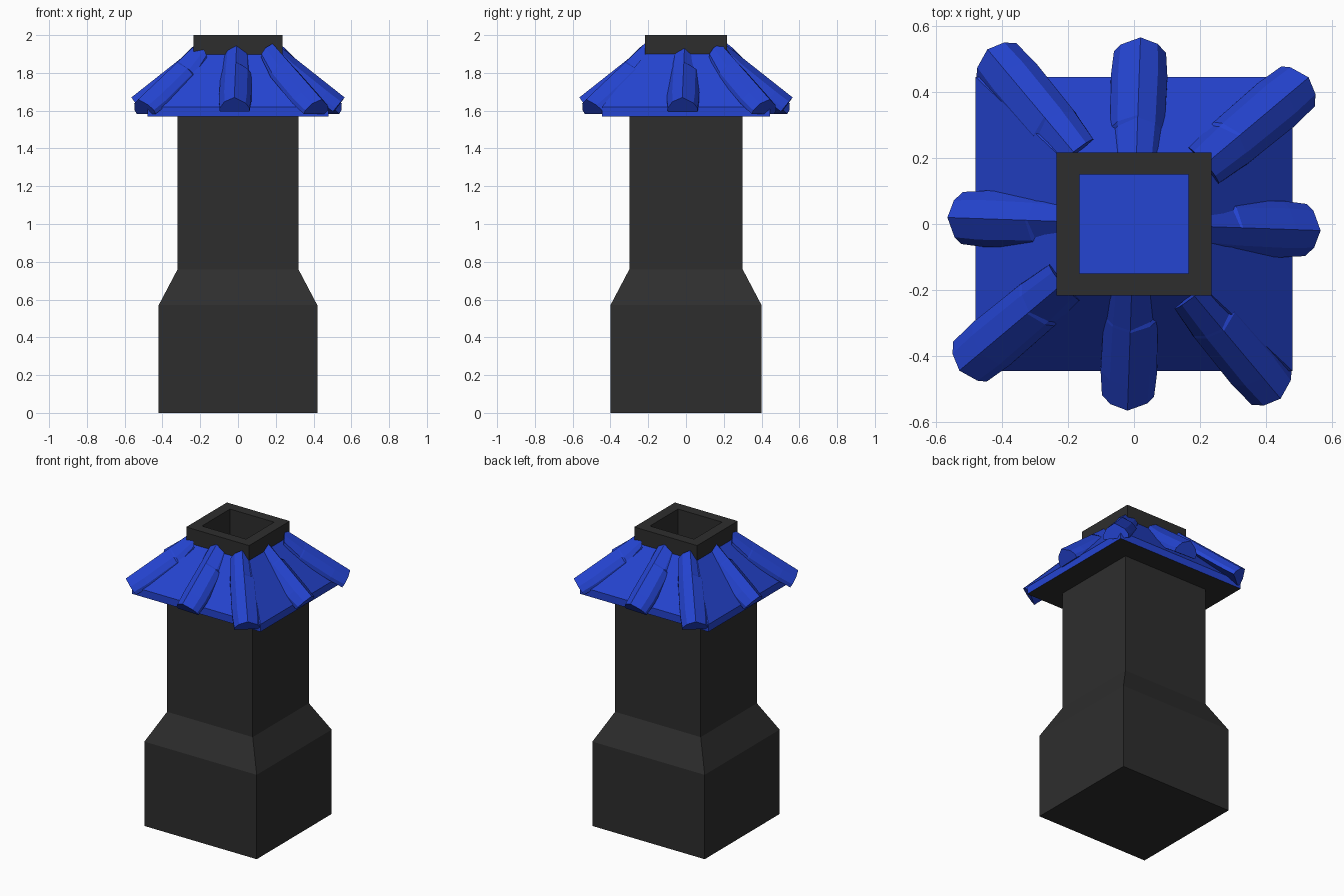
import bpy, bmesh, math
from mathutils import Vector

cube = bpy.data.objects.get("Cube")
if cube:
    bpy.data.objects.remove(cube, do_unlink=True)


def material(name, color):
    m = bpy.data.materials.new(name)
    m.use_nodes = True
    m.diffuse_color = color
    m.node_tree.nodes["Principled BSDF"].inputs["Base Color"].default_value = color
    return m


CHARCOAL = material("charcoal", (0.027, 0.027, 0.027, 1))
BLUE = material("royal blue", (0.018, 0.058, 0.64, 1))


def loft(name, rings, mats, cap_start=True, cap_end=True):
    """Skin a list of equal-length point rings."""
    bm = bmesh.new()
    rows = [[bm.verts.new(p) for p in ring] for ring in rings]
    n = len(rows[0])
    for a, b in zip(rows, rows[1:]):
        for i in range(n):
            j = (i + 1) % n
            bm.faces.new((a[i], a[j], b[j], b[i]))
    if cap_start:
        bm.faces.new(rows[0][::-1])
    if cap_end:
        bm.faces.new(rows[-1])
    me = bpy.data.meshes.new(name)
    bm.to_mesh(me)
    bm.free()
    for m in mats:
        me.materials.append(m)
    ob = bpy.data.objects.new(name, me)
    bpy.context.collection.objects.link(ob)
    return ob


def rect(x, y, z):
    return [(-x, -y, z), (x, -y, z), (x, y, z), (-x, y, z)]


# Shaft with a wide plinth and a sloped shoulder
loft("shaft", [rect(0.42, 0.40, 0), rect(0.42, 0.40, 0.57),
               rect(0.32, 0.30, 0.76), rect(0.32, 0.30, 1.57)],
     [CHARCOAL], cap_end=False)

# Hipped roof with a short eave band and a dark underside
roof = loft("roof", [rect(0.48, 0.445, 1.57), rect(0.48, 0.445, 1.62),
                     rect(0.23, 0.21, 1.905)], [BLUE, CHARCOAL], cap_end=False)
for f in roof.data.polygons:
    f.material_index = 1 if f.normal.z < -0.9 else 0

# Hollow collar and the floor of its opening
loft("collar", [rect(0.235, 0.217, 1.86), rect(0.235, 0.217, 2.0),
                rect(0.165, 0.15, 2.0), rect(0.165, 0.15, 1.6)],
     [CHARCOAL], cap_start=False, cap_end=False)
loft("opening_floor", [rect(0.165, 0.15, 1.615), rect(0.165, 0.15, 1.62)], [BLUE])

# Faceted rib section: sideways offset, depth below the crest (0 to 1)
SECTION = [(-0.083, 1.0), (0.083, 1.0), (0.083, 0.75), (0.062, 0.4),
           (0.0, 0.0), (-0.055, 0.3), (-0.083, 0.75)]


def rib(name, angle, outer, inner):
    """Rib running from the eave (r, z) up to the collar (r, z)."""
    a = math.radians(angle)
    out, side = Vector((math.cos(a), math.sin(a), 0)), Vector((-math.sin(a), math.cos(a), 0))
    up = Vector((0, 0, 1))
    run, rise = outer[0] - inner[0], inner[1] - outer[1]
    slope = math.hypot(run, rise)
    lean, lift = rise / slope, run / slope
    rings = []
    # position along the rib, width, lean of section, height, step of one flank
    for t, width, tilt, height, step in ((0, 0.95, 1, 0.095, 0), (0.2, 1.03, 1, 0.1, 0),
                                         (0.66, 0.98, 0.9, 0.1, 0), (0.68, 0.96, 0.9, 0.1, 0.012),
                                         (1, 0.85, 0.2, 0.09, 0.008)):
        crest = out * (outer[0] - run * t) + up * (outer[1] + rise * t)
        normal = out * lean * tilt + up * lift
        ring = []
        for i, (s, d) in enumerate(SECTION):
            drop = d * height + (step if i in (2, 3) else 0)
            ring.append(crest + side * s * width - normal * drop)
        rings.append(ring)
    loft(name, rings, [BLUE])


# Four ribs on the slopes and four on the hips, each slightly twisted
for i, where in enumerate(("left", "back", "right", "front")):
    rib(where + "_slope_rib", i * 90 - 2, (0.565, 1.67), (0.21, 1.95))
for i, where in enumerate(("back_left", "back_right", "front_right", "front_left")):
    rib(where + "_hip_rib", i * 90 + 40, (0.69, 1.66), (0.285, 1.955))
